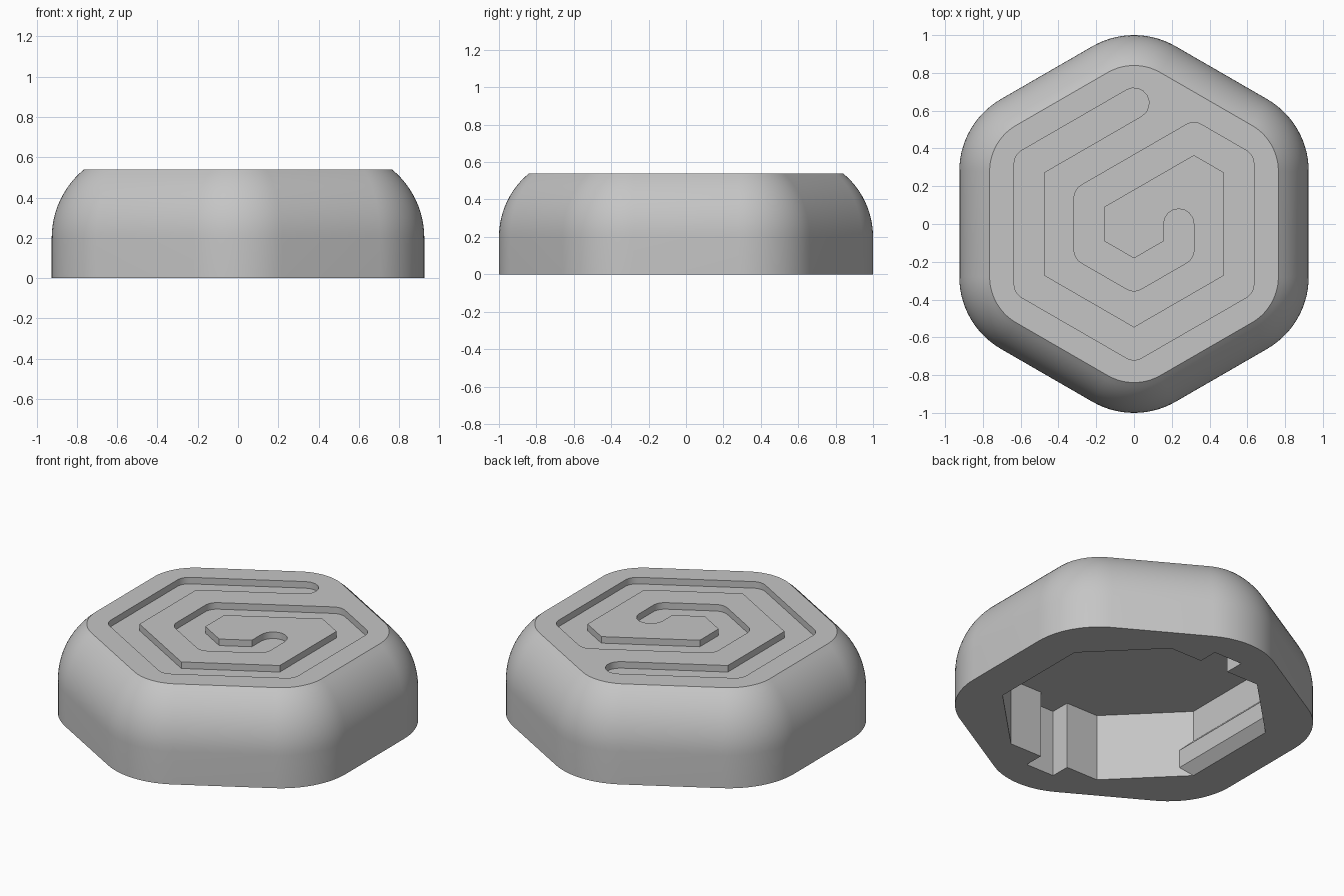
import bpy, bmesh, math
from mathutils import Vector

if "Cube" in bpy.data.objects:
    bpy.data.objects.remove(bpy.data.objects["Cube"])

grey = bpy.data.materials.new("plain_grey")
grey.use_nodes = True
grey.diffuse_color = (0.56, 0.56, 0.56, 1)
grey.node_tree.nodes["Principled BSDF"].inputs["Base Color"].default_value = (0.56, 0.56, 0.56, 1)


def loft(name, rings):
    """Closed solid through a stack of rings with equal point counts."""
    bm = bmesh.new()
    loops = [[bm.verts.new(p) for p in ring] for ring in rings]
    n = len(loops[0])
    for low, high in zip(loops, loops[1:]):
        for i in range(n):
            j = (i + 1) % n
            bm.faces.new((low[i], low[j], high[j], high[i]))
    bm.faces.new(loops[0][::-1])
    bm.faces.new(loops[-1])
    bmesh.ops.recalc_face_normals(bm, faces=bm.faces)
    mesh = bpy.data.meshes.new(name)
    bm.to_mesh(mesh)
    bm.free()
    mesh.materials.append(grey)
    obj = bpy.data.objects.new(name, mesh)
    bpy.context.collection.objects.link(obj)
    return obj


def prism(name, outline, z0, z1):
    return loft(name, [[(x, y, z) for x, y in outline] for z in (z0, z1)])


def subtract(target, cutter):
    cutter.hide_render = True
    mod = target.modifiers.new("cut", 'BOOLEAN')
    mod.operation = 'DIFFERENCE'
    mod.solver = 'EXACT'
    mod.object = cutter
    bpy.context.view_layer.objects.active = target
    bpy.ops.object.modifier_apply(modifier=mod.name)
    bpy.data.objects.remove(cutter)


def polar(radius, degrees):
    a = math.radians(degrees)
    return Vector((radius * math.cos(a), radius * math.sin(a)))


# Rounded hexagonal body with a domed shoulder
CORE, ROUND, SHOULDER, TOP = 0.56, 0.44, 0.20, 0.54


def rounded_hexagon(radius, z, steps=14):
    ring = []
    for corner in range(30, 390, 60):
        for s in range(steps + 1):
            p = polar(CORE, corner) + polar(radius, corner - 30 + 60 * s / steps)
            ring.append((p.x, p.y, z))
    return ring


rings = [rounded_hexagon(ROUND, 0)]
sweep = math.asin((TOP - SHOULDER) / ROUND)
for k in range(13):
    a = sweep * k / 12
    rings.append(rounded_hexagon(ROUND * math.cos(a), SHOULDER + ROUND * math.sin(a)))
body = loft("hexagonal_body", rings)


# Spiral groove: a constant-width channel, round outside corners, sharp inside
def channel_outline(path, half, steps=8):
    outline = []

    def arc(centre, start, turn):
        for s in range(steps + 1):
            outline.append(centre + polar(half, math.degrees(start + turn * s / steps)))

    for pts in (path, path[::-1]):
        for prev, here, nxt in zip(pts, pts[1:], pts[2:]):
            d0, d1 = (here - prev).normalized(), (nxt - here).normalized()
            turn = math.atan2(d0.x * d1.y - d0.y * d1.x, d0.dot(d1))
            right = math.atan2(-d0.x, d0.y)
            if turn > 0:
                arc(here, right, turn)
            else:
                outline.append(here + polar(half / math.cos(turn / 2),
                                            math.degrees(right + turn / 2)))
        end = (pts[-1] - pts[-2]).normalized()
        arc(pts[-1], math.atan2(-end.x, end.y), math.pi)
    return outline


OUTER, INNER = 0.64, 0.274
path = [polar(OUTER, a) for a in range(90, 400, 60)]
path.append(Vector((0.317, 0.457)))
path += [polar(INNER, a) for a in range(150, 340, 60)]
path.append(Vector((0.237, 0.0)))
groove = prism("groove_cutter", channel_outline(path, 0.08), TOP - 0.04, TOP + 0.1)
subtract(body, groove)

# Underside cavity: chamfered square with a slot in the front and back walls
WALL, CUT, SLOT, SLOT_END, CEILING = 0.69, 0.31, 0.095, 0.81, 0.41
half_outline = [(WALL, -CUT), (WALL, CUT), (CUT, WALL), (SLOT, WALL),
                (SLOT, SLOT_END), (-SLOT, SLOT_END), (-SLOT, WALL), (-CUT, WALL)]
outline = half_outline + [(-x, -y) for x, y in half_outline]
cavity = prism("cavity_cutter", outline, -0.1, CEILING)

# Snap ridges along the two side walls, left standing in the cavity
ridge_profile = [(0.1, -0.0), (0, 0), (-0.055, 0.055), (-0.055, 0.165), (0, 0.22), (0.1, 0.22)]
for side in (-1, 1):
    ridge = loft("ridge_cutter", [[(side * (WALL + x), y, z) for x, z in ridge_profile]
                                  for y in (-0.5, 0.5)])
    subtract(cavity, ridge)
subtract(body, cavity)

# Smooth shoulder, crisp edges
bpy.ops.object.select_all(action='DESELECT')
body.select_set(True)
bpy.context.view_layer.objects.active = body
bpy.ops.object.shade_smooth_by_angle(angle=math.radians(30))
